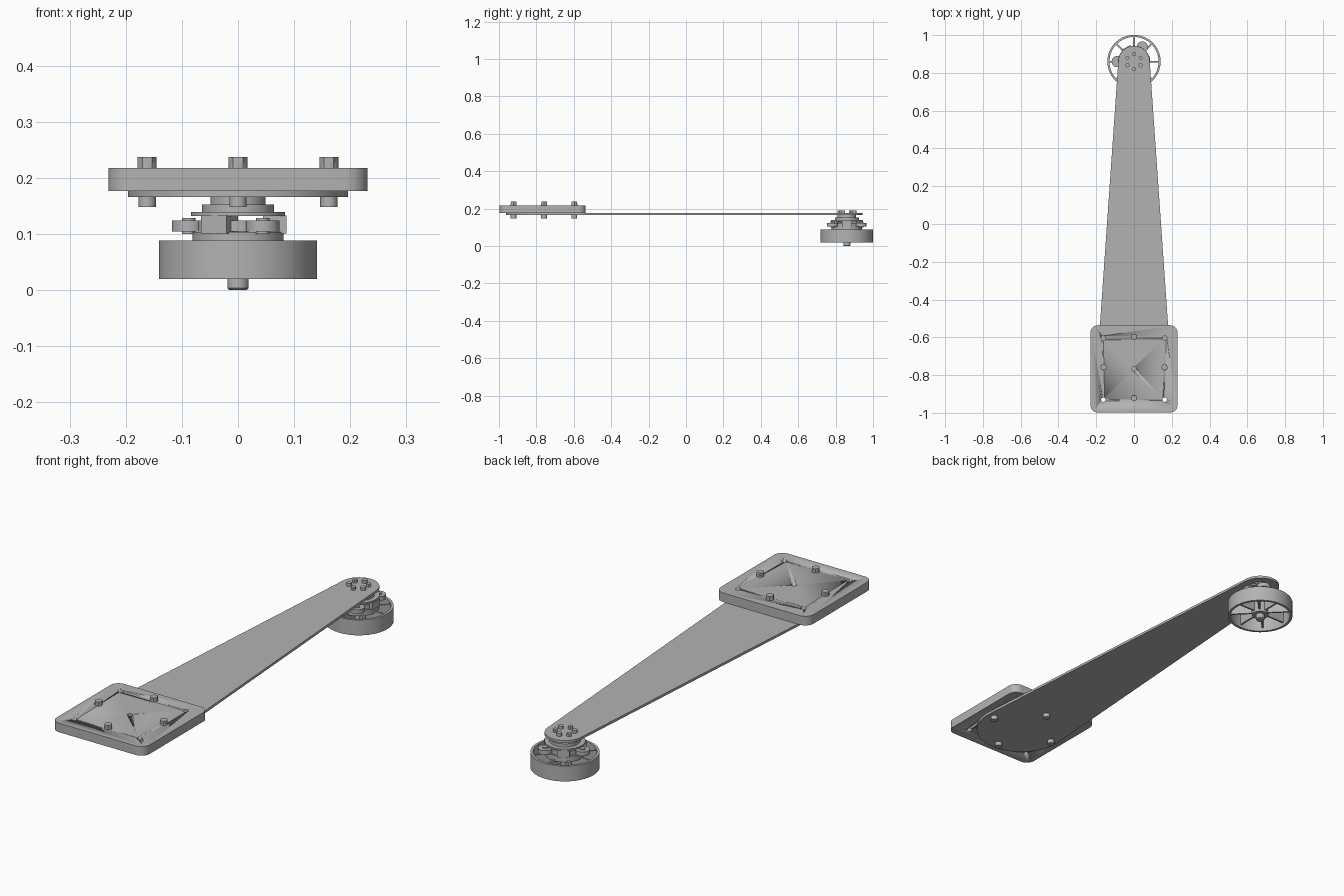
import bpy, bmesh, math
from mathutils import Vector

if "Cube" in bpy.data.objects:
    bpy.data.objects.remove(bpy.data.objects["Cube"])

grey = bpy.data.materials.new("plain grey")
grey.use_nodes = True
COLOUR = (0.45, 0.45, 0.45, 1)
grey.diffuse_color = COLOUR
grey.node_tree.nodes["Principled BSDF"].inputs["Base Color"].default_value = COLOUR

HUB_Y = 0.86       # wheel axis
BASE_Y = -0.767    # mounting plate centre


def finish(name, bm):
    bmesh.ops.recalc_face_normals(bm, faces=bm.faces)
    mesh = bpy.data.meshes.new(name)
    bm.to_mesh(mesh)
    bm.free()
    mesh.materials.append(grey)
    ob = bpy.data.objects.new(name, mesh)
    bpy.context.collection.objects.link(ob)
    bpy.ops.object.select_all(action="DESELECT")
    bpy.context.view_layer.objects.active = ob
    ob.select_set(True)
    bpy.ops.object.shade_smooth_by_angle(angle=math.radians(30))
    return ob


def arc(cx, cy, r, a0, a1, n):
    steps = [math.radians(a0 + (a1 - a0) * i / n) for i in range(n + 1)]
    return [(cx + r * math.cos(a), cy + r * math.sin(a)) for a in steps]


def extrude(name, outline, z0, z1):
    bm = bmesh.new()
    face = bm.faces.new([bm.verts.new((x, y, z0)) for x, y in outline])
    res = bmesh.ops.extrude_face_region(bm, geom=[face])
    top = [v for v in res["geom"] if isinstance(v, bmesh.types.BMVert)]
    bmesh.ops.translate(bm, verts=top, vec=(0, 0, z1 - z0))
    return finish(name, bm)


def cylinder(name, x, y, r, z0, z1, n=48):
    return extrude(name, arc(x, y, r, 0, 360 - 360 / n, n - 1), z0, z1)


def lathe(name, profile, closed, n=64):
    # Spin an (r, z) profile around the wheel axis
    bm = bmesh.new()
    verts = [bm.verts.new((r, HUB_Y, z)) for r, z in profile]
    edges = [bm.edges.new(p) for p in zip(verts, verts[1:])]
    if closed:
        edges.append(bm.edges.new((verts[-1], verts[0])))
    bmesh.ops.spin(bm, geom=verts + edges, cent=(0, HUB_Y, 0), axis=(0, 0, 1),
                   angle=math.tau, steps=n, use_merge=True)
    bmesh.ops.remove_doubles(bm, verts=bm.verts, dist=0.0001)
    return finish(name, bm)


def tube(name, r_in, r_out, z0, z1):
    return lathe(name, [(r_in, z0), (r_out, z0), (r_out, z1), (r_in, z1)], True)


def radial_bar(name, angle, r0, r1, width, z0, z1):
    a = math.radians(angle)
    u, v = Vector((math.cos(a), math.sin(a))), Vector((-math.sin(a), math.cos(a)))
    c, h = Vector((0, HUB_Y)), width / 2
    pts = [c + u * r0 - v * h, c + u * r1 - v * h, c + u * r1 + v * h, c + u * r0 + v * h]
    return extrude(name, [tuple(p) for p in pts], z0, z1)


def drill(target, holes, r, z0, z1):
    for x, y in holes:
        cutter = cylinder("hole_cutter", x, y, r, z0, z1, 24)
        cutter.hide_render = True
        mod = target.modifiers.new("hole", "BOOLEAN")
        mod.operation, mod.object, mod.solver = "DIFFERENCE", cutter, "EXACT"
        bpy.context.view_layer.objects.active = target
        bpy.ops.object.modifier_apply(modifier=mod.name)
        bpy.data.objects.remove(cutter)


# Mounting plate with rounded corners and spare holes
W, R = 0.231, 0.04
outline = []
for sx, sy, a in ((1, 1, 0), (-1, 1, 90), (-1, -1, 180), (1, -1, 270)):
    outline += arc(sx * (W - R), BASE_Y + sy * (W - R), R, a, a + 90, 8)
plate = extrude("mounting_plate", outline, 0.177, 0.218)
corners = [(sx * 0.162, BASE_Y + sy * 0.163) for sx in (-1, 1) for sy in (-1, 1)]
drill(plate, corners + [(0, BASE_Y)], 0.012, 0.17, 0.23)

# Tapered arm: two round ends joined by tangent lines
R_BIG, R_SMALL = 0.196, 0.083
tilt = math.degrees(math.asin((R_BIG - R_SMALL) / (HUB_Y - BASE_Y)))
extrude("tapered_arm",
        arc(0, HUB_Y, R_SMALL, tilt, 180 - tilt, 32)
        + arc(0, BASE_Y, R_BIG, 180 - tilt, 360 + tilt, 48), 0.166, 0.177)

# Bolts through plate and arm: hex head, washer tip and nut below
for i, (x, y) in enumerate(((0, 0.17), (0.162, 0.008), (0, -0.155), (-0.162, 0.008))):
    cylinder(f"plate_bolt_head_{i}", x, BASE_Y + y, 0.017, 0.217, 0.237, 6)
    cylinder(f"plate_bolt_collar_{i}", x, BASE_Y + y, 0.016, 0.217, 0.227, 24)
    cylinder(f"plate_bolt_end_{i}", x, BASE_Y + y, 0.0155, 0.148, 0.167, 24)

# Ring of bolts over the wheel
for i in range(6):
    a = math.radians(90 + 60 * i)
    cylinder(f"hub_bolt_{i}", 0.04 * math.cos(a), HUB_Y + 0.04 * math.sin(a),
             0.011, 0.176, 0.19, 6 if i % 2 else 24)

# Stepped flange under the arm
lathe("stepped_flange", [(0, 0.132), (0.084, 0.132), (0.084, 0.139), (0.064, 0.139),
                         (0.064, 0.153), (0.049, 0.153), (0.049, 0.167), (0, 0.167)], False)

# Carrier with three lobes and three posts
tube("carrier_ring", 0.035, 0.075, 0.105, 0.124)
for i in range(3):
    a = math.radians(180 + 120 * i)
    x, y = 0.088 * math.cos(a), HUB_Y + 0.088 * math.sin(a)
    cylinder(f"carrier_lobe_{i}", x, y, 0.03, 0.105, 0.124, 32)
    cylinder(f"lobe_pin_{i}", x, y, 0.012, 0.1, 0.129, 20)
    radial_bar(f"carrier_post_{i}", 120 * i, 0.045, 0.086, 0.052, 0.101, 0.133)

# Wheel: thin rim, hub rings and spokes
tube("wheel_rim", 0.13, 0.141, 0.02, 0.089)
tube("wheel_inner_ring", 0.072, 0.081, 0.078, 0.104)
tube("wheel_hub", 0.017, 0.036, 0.025, 0.104)
for i in range(8):
    radial_bar(f"wheel_spoke_{i}", 45 * i, 0.03, 0.134, 0.008, 0.035, 0.085)

# Axle with chamfered tip
lathe("axle", [(0, 0), (0.015, 0), (0.019, 0.004), (0.019, 0.108), (0, 0.108)], False, 32)
